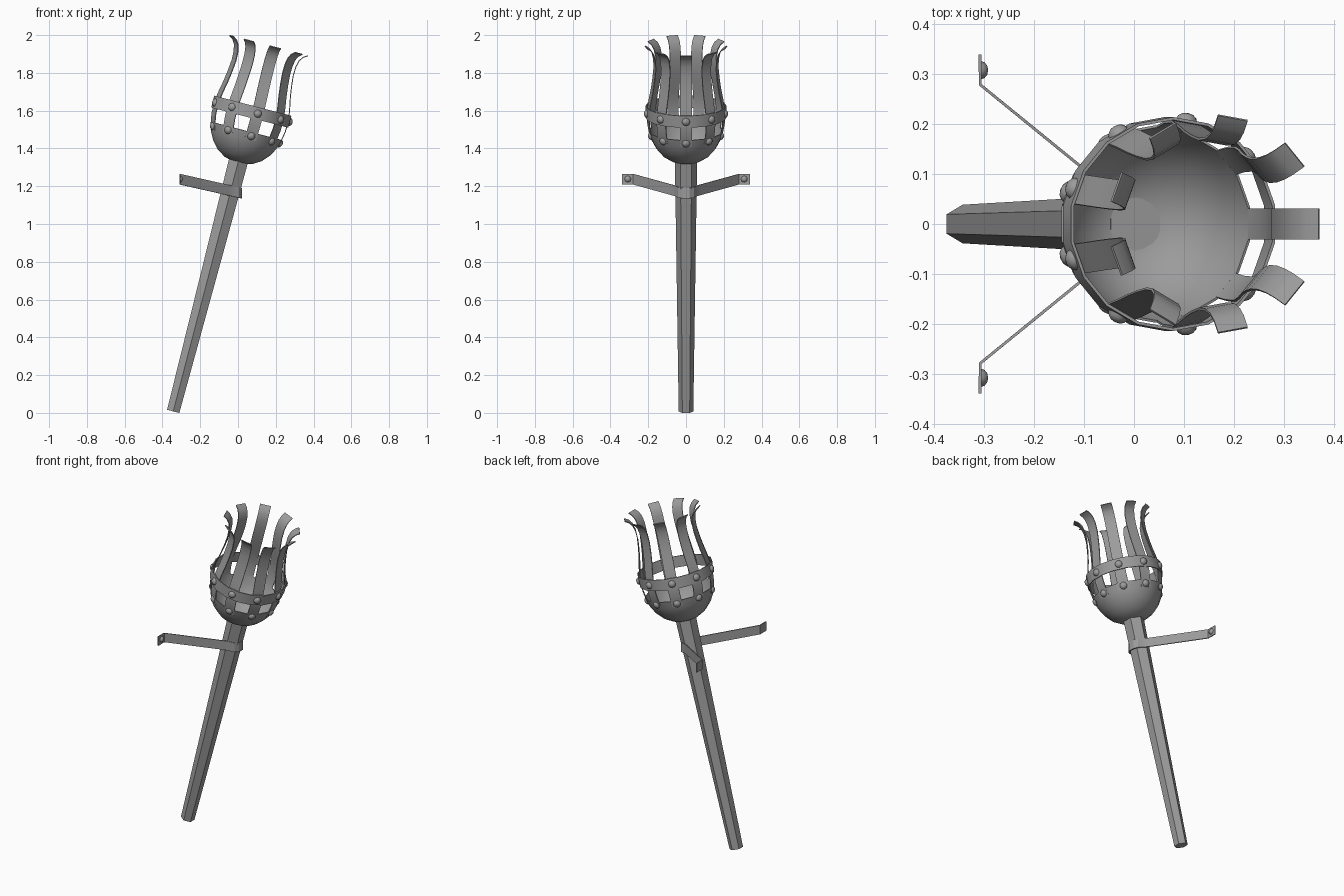
import bpy, bmesh
from math import sin, cos, pi, radians
from mathutils import Matrix, Vector

if "Cube" in bpy.data.objects:
    bpy.data.objects.remove(bpy.data.objects["Cube"])

# The torch is modelled upright, then leaned in the xz plane
LEAN = Matrix.Translation((-0.343, 0, 0.008)) @ Matrix.Rotation(radians(14.6), 4, 'Y')
SIDES, STRIPS = 18, 9

iron = bpy.data.materials.new("dark_iron")
iron.diffuse_color = (0.33, 0.33, 0.33, 1)
iron.use_nodes = True
iron.node_tree.nodes["Principled BSDF"].inputs["Base Color"].default_value = iron.diffuse_color


def make(name, bm, matrix=Matrix(), thickness=0, offset=0, angle=30):
    bmesh.ops.recalc_face_normals(bm, faces=bm.faces)
    mesh = bpy.data.meshes.new(name)
    bm.to_mesh(mesh)
    bm.free()
    mesh.materials.append(iron)
    ob = bpy.data.objects.new(name, mesh)
    bpy.context.collection.objects.link(ob)
    ob.matrix_world = matrix
    bpy.ops.object.select_all(action='DESELECT')
    bpy.context.view_layer.objects.active = ob
    ob.select_set(True)
    if thickness:
        mod = ob.modifiers.new("thickness", 'SOLIDIFY')
        mod.thickness, mod.offset = thickness, offset
        bpy.ops.object.modifier_apply(modifier=mod.name)
    bpy.ops.object.shade_smooth_by_angle(angle=radians(angle))
    return ob


def loft(rows, closed=False):
    bm = bmesh.new()
    rows = [[bm.verts.new(p) for p in row] for row in rows]
    n = len(rows[0])
    for a, b in zip(rows, rows[1:]):
        for i in range(n if closed else n - 1):
            j = (i + 1) % n
            bm.faces.new((a[i], a[j], b[j], b[i]))
    return bm, rows


def lathe(profile, sides, cap_start=False, cap_end=False):
    # profile holds (height, distance to the flat side)
    step = 2 * pi / sides
    bm, rows = loft([[(r / cos(step / 2) * cos(step * (i + .5)),
                       r / cos(step / 2) * sin(step * (i + .5)), h)
                      for i in range(sides)] for h, r in profile], True)
    if cap_start:
        bm.faces.new(rows[0])
    if cap_end:
        bm.faces.new(rows[-1])
    return bm


def rivet(name, pos, normal, matrix, radius=0.022, depth=0.016):
    # Domed head only, open at the back
    bm = bmesh.new()
    bmesh.ops.create_uvsphere(bm, u_segments=8, v_segments=6, radius=1)
    bmesh.ops.delete(bm, geom=[v for v in bm.verts if v.co.z < -0.1], context='VERTS')
    turn = Vector(normal).to_track_quat('Z', 'Y').to_matrix().to_4x4()
    bm.transform(Matrix.Translation(pos) @ turn @ Matrix.Diagonal((radius, radius, depth, 1)))
    make(name, bm, matrix, angle=60)


# Tapered six-sided handle
make("handle", lathe([(0, 0.0335), (1.372, 0.051)], 6, True, True), LEAN)

# Closed bowl under the cage
bowl = [(1.368, 0.037), (1.378, 0.075), (1.405, 0.118), (1.445, 0.153),
        (1.49, 0.177), (1.535, 0.190)]
make("bowl", lathe(bowl, SIDES, cap_start=True), LEAN, 0.005, -1, 40)

# Upper band around the strips
make("upper_band", lathe([(1.607, 0.208), (1.672, 0.208)], SIDES), LEAN, 0.006)

# Flared upright strips with two rivets each
strip = [(1.495, 0.182), (1.54, 0.194), (1.58, 0.201), (1.64, 0.203), (1.70, 0.194),
         (1.76, 0.182), (1.82, 0.173), (1.88, 0.167), (1.93, 0.169),
         (1.965, 0.178), (1.987, 0.193), (2.002, 0.216)]
for k in range(STRIPS):
    turned = LEAN @ Matrix.Rotation(2 * pi * k / STRIPS, 4, 'Z')
    bm, _ = loft([[(r, -0.031, s), (r, 0.031, s)] for s, r in strip])
    make(f"cage_strip_{k + 1}", bm, turned, 0.005)
    rivet(f"lower_rivet_{k + 1}", (0.188, 0, 1.514), (1, 0, -0.3), turned)
    rivet(f"upper_rivet_{k + 1}", (0.210, 0, 1.638), (1, 0, 0), turned)

# Wall bracket: a flat strap bent round the handle
half = [(-0.308, 0.339), (-0.308, 0.279), (-0.05, 0.069), (-0.025, 0.052),
        (0.003, 0.040), (0.018, 0.018)]
path = half + [(x, -y) for x, y in reversed(half)]


def strap_z(x):
    return 1.237 - 0.225 * (x + 0.308)


bm, _ = loft([[(x, y, strap_z(x) - 0.028), (x, y, strap_z(x) + 0.028)] for x, y in path])
make("wall_bracket", bm, thickness=0.006)
for side, y in (("left", -0.308), ("right", 0.308)):
    rivet(f"bracket_rivet_{side}", (-0.306, y, 1.238), (1, 0, 0), Matrix(), 0.018, 0.014)
